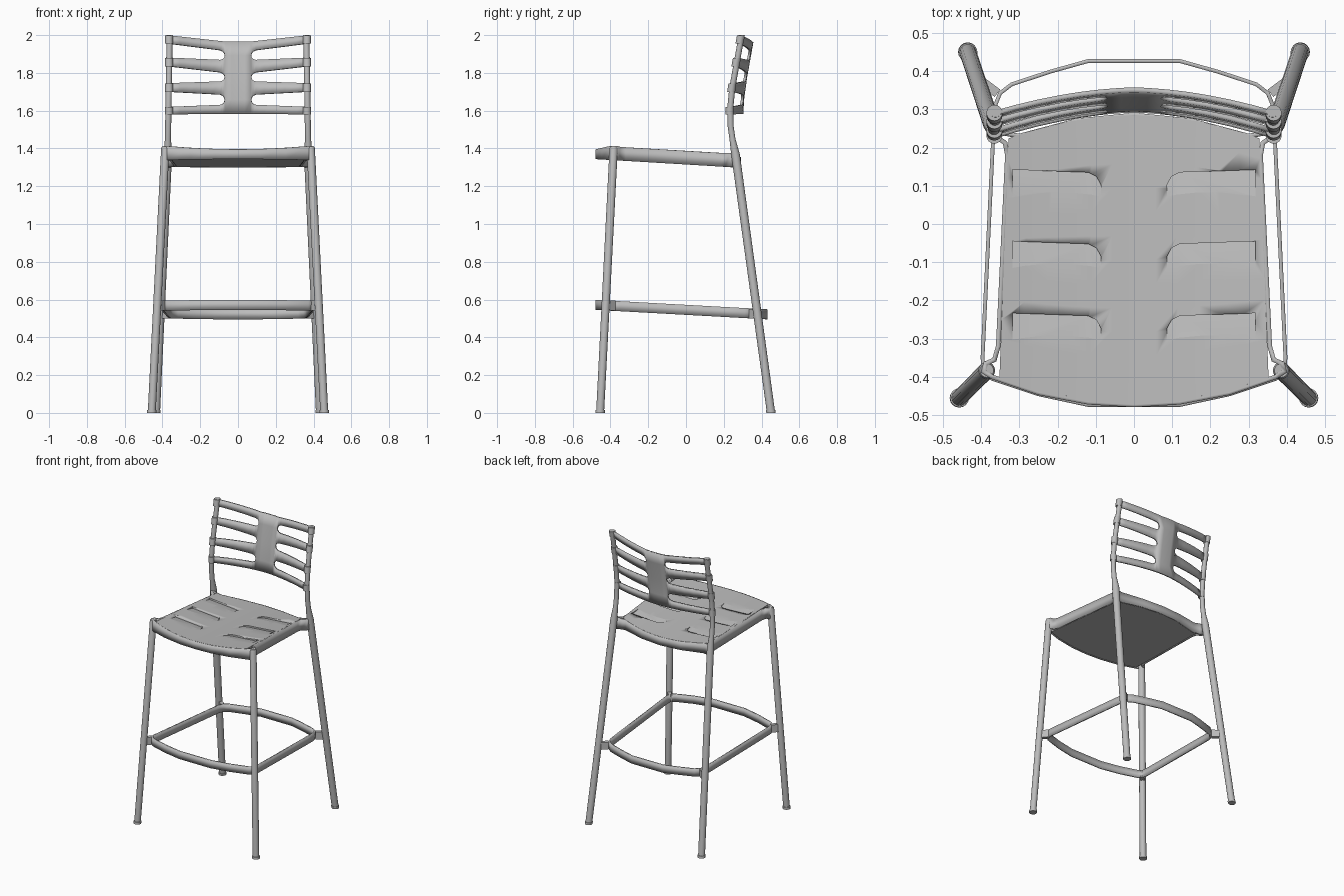
import bpy, bmesh, math
from mathutils import Matrix

if "Cube" in bpy.data.objects:
    bpy.data.objects.remove(bpy.data.objects["Cube"])

grey = bpy.data.materials.new("plain grey")
grey.use_nodes = True
colour = (0.5, 0.5, 0.5, 1)
grey.diffuse_color = colour
grey.node_tree.nodes["Principled BSDF"].inputs["Base Color"].default_value = colour


def finish(bm, name, thickness=0, smooth=30):
    bmesh.ops.recalc_face_normals(bm, faces=bm.faces)
    mesh = bpy.data.meshes.new(name)
    bm.to_mesh(mesh)
    bm.free()
    mesh.materials.append(grey)
    ob = bpy.data.objects.new(name, mesh)
    bpy.context.collection.objects.link(ob)
    if thickness:
        mod = ob.modifiers.new("thickness", "SOLIDIFY")
        mod.thickness, mod.offset = thickness, 0
        mod.use_even_offset = True
    shade(ob, smooth)
    return ob


def shade(ob, angle):
    bpy.ops.object.select_all(action="DESELECT")
    ob.select_set(True)
    bpy.context.view_layer.objects.active = ob
    bpy.ops.object.shade_smooth_by_angle(angle=math.radians(angle))


def tube(name, stations, sides=16):
    """Upright tube through (x, y, z, radius) stations."""
    bm = bmesh.new()
    rings = []
    for x, y, z, r in stations:
        turns = [math.tau * i / sides for i in range(sides)]
        rings.append([bm.verts.new((x + r * math.cos(a), y + r * math.sin(a), z)) for a in turns])
    for low, high in zip(rings, rings[1:]):
        for i in range(sides):
            j = (i + 1) % sides
            bm.faces.new((low[i], low[j], high[j], high[i]))
    bm.faces.new(rings[0])
    bm.faces.new(rings[-1])
    return finish(bm, name)


def band(name, half, bottom, top, thickness):
    """Closed flat-bar hoop from a half outline running front to back."""
    path = half + [(-x, y) for x, y in reversed(half) if x > 0]
    bm = bmesh.new()
    pairs = [(bm.verts.new((x, y, bottom(x, y))), bm.verts.new((x, y, top(x, y)))) for x, y in path]
    for (a, b), (c, d) in zip(pairs, pairs[1:] + pairs[:1]):
        bm.faces.new((a, c, d, b))
    return finish(bm, name, thickness)


def bracket(name, start, end, z, height):
    dx, dy = end[0] - start[0], end[1] - start[1]
    bm = bmesh.new()
    place = (Matrix.Translation(((start[0] + end[0]) / 2, (start[1] + end[1]) / 2, z))
             @ Matrix.Rotation(math.atan2(dy, dx), 4, "Z")
             @ Matrix.Diagonal((math.hypot(dx, dy), 0.024, height, 1)))
    bmesh.ops.create_cube(bm, size=1, matrix=place)
    return finish(bm, name)


def seat_top(x, y):
    return 1.369 - 0.055 * y + 0.02 * (x / 0.36) ** 2


def seat_bottom(x, y):
    return 1.315 - 0.06 * y


# Backrest post line: y for a given height
POST = [(1.37, 0.262), (1.45, 0.246), (1.52, 0.236), (1.62, 0.235), (1.72, 0.245), (1.86, 0.27), (2.0, 0.295)]


def post_y(z):
    for (z0, y0), (z1, y1) in zip(POST, POST[1:]):
        if z <= z1:
            return y0 + (y1 - y0) * (z - z0) / (z1 - z0)
    return POST[-1][1]


# Legs, posts, slat sleeves and foot rail brackets
SLATS = [(1.58, 1.62), (1.70, 1.745), (1.835, 1.88), (1.955, 1.998)]
for side, s in (("left", 1), ("right", -1)):
    tube(f"{side}_front_leg", [(s * 0.457, -0.455, 0, 0.025), (s * 0.456, -0.454, 0.015, 0.025),
                               (s * 0.456, -0.454, 0.016, 0.021), (s * 0.385, -0.383, 1.4, 0.022),
                               (s * 0.385, -0.383, 1.41, 0.018)])
    rear = [(s * 0.435, 0.45, 0, 0.025), (s * 0.434, 0.448, 0.015, 0.025), (s * 0.434, 0.448, 0.016, 0.022)]
    for z, y in POST:
        rear.append((s * (0.372 - 0.01 * (z - 1.37) / 0.63), y, z, 0.023 if z < 1.4 else 0.016))
    tube(f"{side}_rear_leg_and_post", rear)
    for i, (lo, hi) in enumerate(SLATS):
        stations = [(s * 0.365, post_y(z) - 0.004, z, 0.021) for z in (lo, hi)]
        tube(f"{side}_slat_sleeve_{i + 1}", stations)
    bracket(f"{side}_front_rail_bracket", (s * 0.39, -0.38), (s * 0.428, -0.426), 0.568, 0.053)
    bracket(f"{side}_rear_rail_bracket", (s * 0.357, 0.342), (s * 0.408, 0.38), 0.526, 0.05)

# Foot rail hoop
rail = [(0.12, -0.473), (0.25, -0.445), (0.37, -0.405), (0.393, -0.385), (0.396, -0.35), (0.368, 0.23),
        (0.363, 0.31), (0.35, 0.342), (0.32, 0.365), (0.22, 0.398), (0.12, 0.426)]
band("foot_rail", rail, lambda x, y: 0.519 - 0.055 * y, lambda x, y: 0.572 - 0.055 * y, 0.01)

# Seat frame hoop
frame = [(0, -0.473), (0.12, -0.466), (0.25, -0.441), (0.37, -0.4), (0.393, -0.385), (0.388, -0.365),
         (0.365, -0.355), (0.355, -0.32), (0.342, -0.05), (0.331, 0.18), (0.337, 0.212), (0.365, 0.232),
         (0.37, 0.25), (0.345, 0.238), (0.3, 0.23), (0.15, 0.27), (0, 0.285)]
band("seat_frame", frame, seat_bottom, seat_top, 0.012)

# Seat panel: closed slab with bowed front and back edges
N = 12
bm = bmesh.new()
layers = []
for height, lift in ((seat_bottom, 0.002), (seat_top, 0.001)):
    grid = []
    for j in range(N + 1):
        v = j / N
        row = []
        for i in range(N + 1):
            u = 2 * i / N - 1
            x = u * (0.352 - 0.024 * v)
            y = (1 - v) * (-0.472 + 0.065 * u * u) + v * (0.284 - 0.06 * u * u)
            row.append(bm.verts.new((x, y, height(x, y) + lift)))
        grid.append(row)
    for j in range(N):
        for i in range(N):
            bm.faces.new((grid[j][i], grid[j][i + 1], grid[j + 1][i + 1], grid[j + 1][i]))
    layers.append(grid)
edges = [[g[0] + [r[-1] for r in g[1:]] + g[-1][-2::-1] + [r[0] for r in g[-2:0:-1]]] for g in layers]
low, high = edges[0][0], edges[1][0]
for i in range(len(low)):
    j = (i + 1) % len(low)
    bm.faces.new((low[i], low[j], high[j], high[i]))
seat = finish(bm, "seat_panel")

# Shallow wedge recesses cut into the seat, three on each side
bm = bmesh.new()
outline = [(0.318, 0.075), (0.12, 0.068), (0.098, 0.057), (0.086, 0.035), (0.086, 0), (0.318, 0)]
for y0 in (0.067, -0.12, -0.308):
    for s in (1, -1):
        lower, upper = [], []
        for x, dy in outline:
            z = seat_top(x, y0 + dy) + 0.002 - 0.17 * dy
            lower.append(bm.verts.new((s * x, y0 + dy, z)))
            upper.append(bm.verts.new((s * x, y0 + dy, 1.45)))
        bm.faces.new(upper)
        bmesh.ops.triangulate(bm, faces=[bm.faces.new(lower)])
        for i in range(len(lower)):
            j = (i + 1) % len(lower)
            bm.faces.new((lower[i], lower[j], upper[j], upper[i]))
cutter = finish(bm, "recess_cutter")
cutter.hide_render = True
cut = seat.modifiers.new("recesses", "BOOLEAN")
cut.operation, cut.object, cut.solver = "DIFFERENCE", cutter, "EXACT"
bpy.context.view_layer.objects.active = seat
bpy.ops.object.modifier_apply(modifier=cut.name)
bpy.data.objects.remove(cutter)

# Backrest: bowed sheet whose slots close up into the solid centre
INNER = [(1.583, 1.632), (1.684, 1.755), (1.80, 1.867), (1.917, 1.965)]
SLOT_END, ROUND = 0.07, 0.025
half = [0, 0.035, SLOT_END, 0.073, 0.08, 0.095, 0.14, 0.19, 0.25, 0.31, 0.368]
columns = [-x for x in reversed(half[1:])] + half
bm = bmesh.new()
sheet = []
for x in columns:
    t = max(0, (abs(x) - SLOT_END) / (half[-1] - SLOT_END))
    k = min(1, max(0, (abs(x) - SLOT_END) / ROUND))
    opening = math.sqrt(1 - (1 - k) ** 2)
    z = [a + (b - a) * t for inner, outer in zip(INNER, SLATS) for a, b in zip(inner, outer)]
    for i in (1, 3, 5):
        mid, gap = (z[i] + z[i + 1]) / 2, (z[i + 1] - z[i]) / 2 * opening
        z[i], z[i + 1] = mid - gap, mid + gap
    bow = 0.068 * (1 - (abs(x) / half[-1]) ** 1.7)
    sheet.append([bm.verts.new((x, post_y(h) - 0.006 + bow, h)) for h in z])
for a, b, x0, x1 in zip(sheet, sheet[1:], columns, columns[1:]):
    for i in (0, 2, 4, 6):
        bm.faces.new((a[i], b[i], b[i + 1], a[i + 1]))
bmesh.ops.remove_doubles(bm, verts=bm.verts, dist=0.0005)
finish(bm, "backrest", 0.013)
